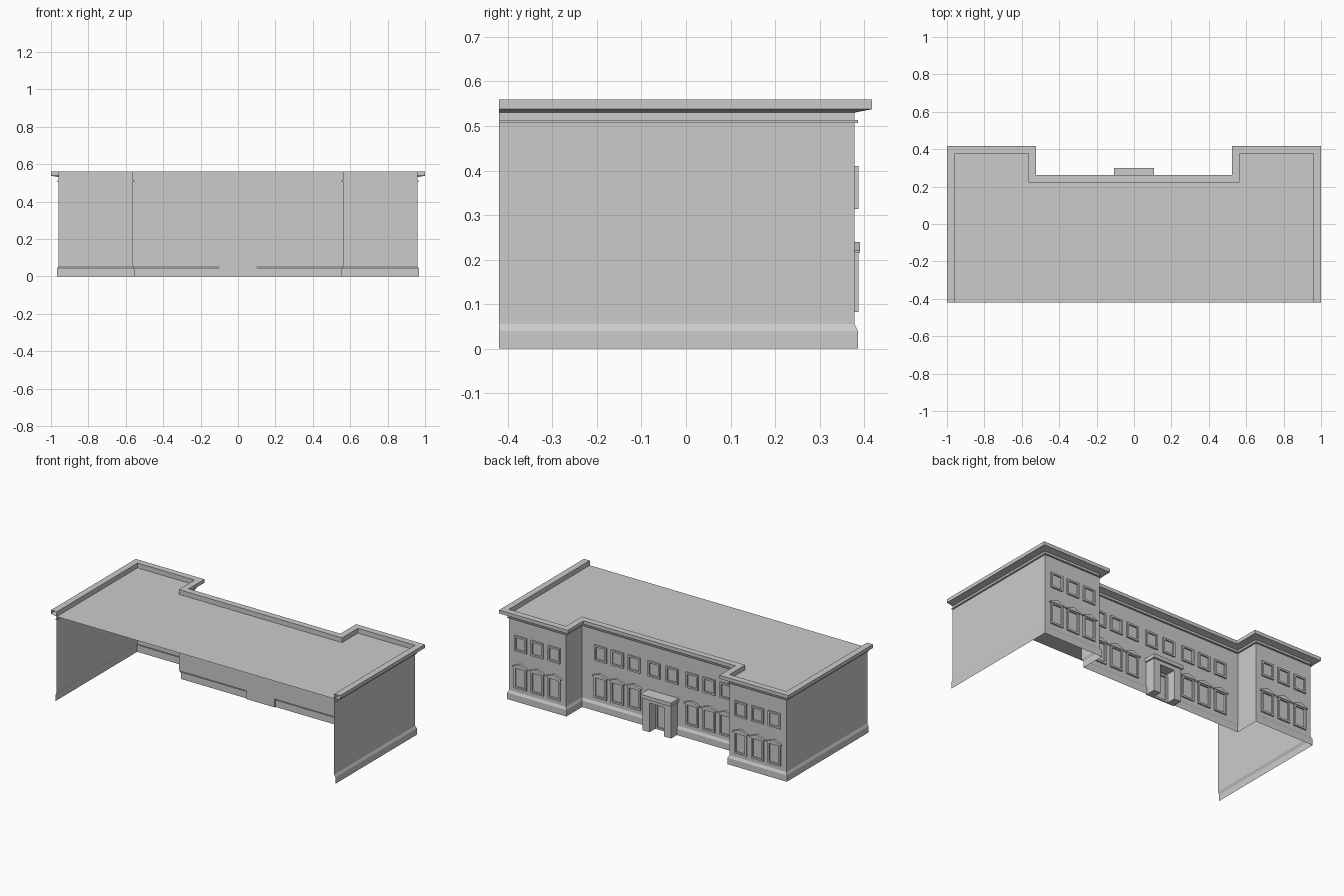
import bpy, bmesh
from mathutils import Vector

if "Cube" in bpy.data.objects:
    bpy.data.objects.remove(bpy.data.objects["Cube"])

WING_Y, MID_Y = 0.378, 0.222      # facade planes of the wings and the middle
FRONT, SIDE, INNER = -0.42, 0.96, 0.565
GAP = 0.093                       # half width of the break in the plinth
ROOF_Z = 0.53


def finish(name, bm):
    mesh = bpy.data.meshes.new(name)
    bm.to_mesh(mesh)
    bm.free()
    obj = bpy.data.objects.new(name, mesh)
    bpy.context.collection.objects.link(obj)
    return obj


def sweep(name, path, profile):
    """Sweep (outward offset, z) profile along a plan path with mitred corners."""
    pts = [Vector(p) for p in path]
    normals = []
    for a, b in zip(pts, pts[1:]):
        d = (b - a).normalized()
        normals.append(Vector((d.y, -d.x)))
    bm = bmesh.new()
    rows = []
    for i, p in enumerate(pts):
        n0, n1 = normals[max(i - 1, 0)], normals[min(i, len(normals) - 1)]
        miter = (n0 + n1) / (1 + n0.dot(n1))
        rows.append([bm.verts.new((*(p + miter * o), z)) for o, z in profile])
    for r0, r1 in zip(rows, rows[1:]):
        for j in range(len(profile) - 1):
            bm.faces.new((r0[j], r1[j], r1[j + 1], r0[j + 1]))
    return finish(name, bm)


def add_prism(bm, outline, y0, y1):
    """Extrude an (x, z) outline from y0 to y1."""
    back = [bm.verts.new((x, y0, z)) for x, z in outline]
    front = [bm.verts.new((x, y1, z)) for x, z in outline]
    n = len(outline)
    faces = [bm.faces.new(back), bm.faces.new(front)]
    for i in range(n):
        k = (i + 1) % n
        faces.append(bm.faces.new((back[i], back[k], front[k], front[i])))
    bmesh.ops.recalc_face_normals(bm, faces=faces)


def rect(x0, x1, z0, z1):
    return [(x0, z0), (x1, z0), (x1, z1), (x0, z1)]


def add_frame(bm, cx, hw, z0, z1, t, y0, y1):
    """Rectangular ring standing proud of the wall."""
    outer = rect(cx - hw, cx + hw, z0, z1)
    inner = rect(cx - hw + t, cx + hw - t, z0 + t, z1 - t)
    loops = [[bm.verts.new((x, y, z)) for x, z in ring]
             for ring, y in ((outer, y0), (outer, y1), (inner, y1), (inner, y0))]
    faces = []
    for k in range(4):
        a, b = loops[k], loops[(k + 1) % 4]
        for i in range(4):
            j = (i + 1) % 4
            faces.append(bm.faces.new((a[i], a[j], b[j], b[i])))
    bmesh.ops.recalc_face_normals(bm, faces=faces)


# Plan of the building, open along the front edge
half = [(SIDE, FRONT), (SIDE, WING_Y), (INNER, WING_Y), (INNER, MID_Y)]
plan = half + [(-x, y) for x, y in reversed(half)]

# Walls, string course, cornice and parapet
sweep("walls", plan, [(0, 0.056), (0, 0.507)])
sweep("string_course", plan, [(0, 0.507), (0.008, 0.507), (0.008, 0.513), (0, 0.513), (0, 0.53)])
sweep("cornice", plan, [(0, 0.53), (0.04, 0.538), (0.04, 0.56), (0, 0.56), (0, ROOF_Z)])

# Plinth either side of the doorway, and plain wall behind the door
plinth = [(0.008, 0), (0.008, 0.04), (0, 0.056)]
sweep("plinth_left", half + [(GAP, MID_Y)], plinth)
sweep("plinth_right", [(-GAP, MID_Y)] + [(-x, y) for x, y in reversed(half)], plinth)
sweep("door_wall", [(GAP, MID_Y), (-GAP, MID_Y)], [(0, 0), (0, 0.056)])

# Flat roof
bm = bmesh.new()
bm.faces.new([bm.verts.new((x, y, ROOF_Z)) for x, y in plan])
finish("roof", bm)

# Windows: plain upper frames, lower frames with pediments
wing_x = [s * x for s in (-1, 1) for x in (0.645, 0.762, 0.878)]
mid_x = [s * x for s in (-1, 1) for x in (0.2, 0.317, 0.434)]
upper, lower, pediments = bmesh.new(), bmesh.new(), bmesh.new()
for xs, y in ((wing_x, WING_Y), (mid_x, MID_Y)):
    for x in xs:
        add_frame(lower, x, 0.043, 0.082, 0.218, 0.011, y, y + 0.009)
        outline = [(x - 0.052, 0.215), (x + 0.052, 0.215), (x + 0.052, 0.22),
                   (x, 0.24), (x - 0.052, 0.22)]
        add_prism(pediments, outline, y, y + 0.013)
for xs, y in ((wing_x, WING_Y), (mid_x + [-0.0625, 0.0625], MID_Y)):
    for x in xs:
        add_frame(upper, x, 0.042, 0.314, 0.41, 0.011, y, y + 0.009)
finish("upper_window_frames", upper)
finish("lower_window_frames", lower)
finish("window_pediments", pediments)

# Portico: two piers and a canopy, with a door frame behind
bm = bmesh.new()
for s in (-1, 1):
    add_prism(bm, rect(*sorted((s * 0.05, s * 0.098)), 0, 0.2), MID_Y, 0.288)
finish("portico_piers", bm)
bm = bmesh.new()
add_prism(bm, rect(-0.098, 0.098, 0.182, 0.205), MID_Y, 0.288)
add_prism(bm, rect(-0.106, 0.106, 0.205, 0.228), MID_Y, 0.3)
finish("portico_canopy", bm)
bm = bmesh.new()
add_frame(bm, 0, 0.05, 0, 0.17, 0.012, MID_Y, MID_Y + 0.01)
finish("door_frame", bm)
